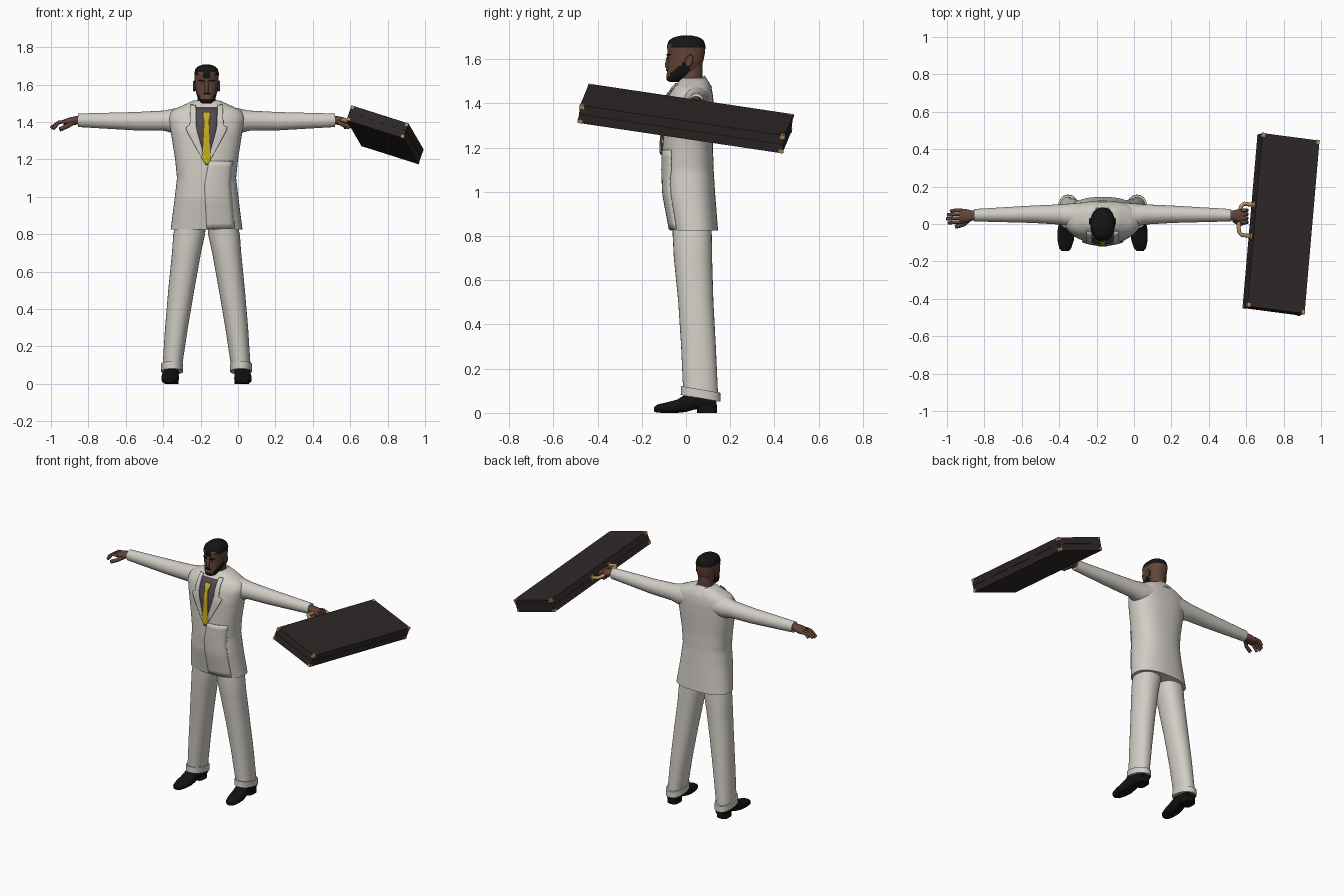
import bpy, bmesh, math
from mathutils import Vector as V

if "Cube" in bpy.data.objects:
    bpy.data.objects.remove(bpy.data.objects["Cube"])

def material(name, r, g, b):
    m = bpy.data.materials.new(name)
    m.diffuse_color = (r, g, b, 1)
    m.use_nodes = True
    m.node_tree.nodes["Principled BSDF"].inputs["Base Color"].default_value = m.diffuse_color
    return m

SUIT = material("off_white_cloth", .64, .61, .56)
SKIN = material("brown_skin", .125, .058, .04)
HAIR = material("black_hair", .008, .007, .007)
SHIRT = material("plum_grey_shirt", .085, .065, .085)
TIE = material("mustard_tie", .55, .43, .01)
SHOE = material("black_leather", .006, .006, .006)
CASE = material("dark_brown_leather", .03, .021, .021)
GOLD = material("brass", .48, .28, .12)
CX = -.168   # middle of the figure

def build(name, verts, faces, mat, angle=40):
    me = bpy.data.meshes.new(name)
    me.from_pydata([tuple(v) for v in verts], [], faces)
    bm = bmesh.new()
    bm.from_mesh(me)
    bmesh.ops.recalc_face_normals(bm, faces=bm.faces)
    bm.to_mesh(me)
    bm.free()
    me.materials.append(mat)
    ob = bpy.data.objects.new(name, me)
    bpy.context.collection.objects.link(ob)
    bpy.ops.object.select_all(action='DESELECT')
    ob.select_set(True)
    bpy.context.view_layer.objects.active = ob
    bpy.ops.object.shade_smooth_by_angle(angle=math.radians(angle))
    return ob

def loft(name, rings, mat, angle=40):
    n, verts = len(rings[0]), [p for r in rings for p in r]
    faces = [(k*n+i, k*n+(i+1) % n, (k+1)*n+(i+1) % n, (k+1)*n+i)
             for k in range(len(rings)-1) for i in range(n)]
    faces += [tuple(range(n)), tuple(range(len(verts)-n, len(verts)))]
    return build(name, verts, faces, mat, angle)

def oval(c, u, v, n=24, p=2):
    s = lambda a: math.copysign(abs(a)**(2/p), a)
    return [c + u*s(math.cos(2*math.pi*i/n)) + v*s(math.sin(2*math.pi*i/n)) for i in range(n)]

def lerp(keys, t):
    for a, b in zip(keys, keys[1:]):
        if t <= b[0]:
            f = max(0, (t-a[0])/(b[0]-a[0]))
            return [x+(y-x)*f for x, y in zip(a[1:], b[1:])]
    return list(keys[-1][1:])

def upright(name, keys, mat, p=2, tilt=0, steps=0, n=32):
    """Loft along z; keys hold z, x0, x1, y0, y1 relative to the figure."""
    zs = [k[0] for k in keys]
    if steps:
        zs = [zs[0]+(zs[-1]-zs[0])*i/steps for i in range(steps+1)]
    rings = []
    for z in zs:
        x0, x1, y0, y1 = lerp(keys, z)
        c = V((CX+(x0+x1)/2, (y0+y1)/2, z))
        rings.append(oval(c, V(((x1-x0)/2, 0, 0)), V((0, (y1-y0)/2, tilt*(y1-y0)/2)), n, p))
    return loft(name, rings, mat)

def tube(name, pts, r, mat, n=10):
    pts = [V(q) for q in pts]
    rings = []
    for i, q in enumerate(pts):
        d = (pts[min(i+1, len(pts)-1)]-pts[max(i-1, 0)]).normalized()
        u = d.orthogonal().normalized() if not rings else (u-d*u.dot(d)).normalized()
        rings.append(oval(q, u*r, d.cross(u)*r, n))
    return loft(name, rings, mat)

def panel(name, rows, keys, p, off, mat, steps=12, cols=6):
    """Thin plate lying on the front of an upright loft; rows hold z, x0, x1."""
    verts = []
    for i in range(steps+1):
        z = rows[0][0]+(rows[-1][0]-rows[0][0])*i/steps
        xl, xr = lerp(rows, z)
        x0, x1, y0, y1 = lerp(keys, z)
        for j in range(cols+1):
            x = xl+(xr-xl)*j/cols
            t = min(1, abs(x-(x0+x1)/2)/((x1-x0)/2))
            verts.append((CX+x, (y0+y1)/2-(y1-y0)/2*(1-t**p)**(1/p)-off, z))
    w = cols+1
    faces = [(i*w+j, i*w+j+1, (i+1)*w+j+1, (i+1)*w+j) for i in range(steps) for j in range(cols)]
    ob = build(name, verts, faces, mat)
    mod = ob.modifiers.new("thickness", 'SOLIDIFY')
    mod.thickness, mod.offset = .006, 0
    return ob

# Jacket body
body = [(z, -h, h, f, b) for z, h, f, b in [
    (.825, .192, -.072, .145), (.99, .171, -.103, .132), (1.1, .158, -.107, .125),
    (1.2, .168, -.106, .122), (1.35, .192, -.1, .125), (1.42, .205, -.085, .124),
    (1.46, .19, -.065, .118), (1.49, .125, -.042, .108), (1.515, .07, -.02, .09)]]
BP = 2.4
upright("jacket_body", body, SUIT, BP, steps=40, n=48)
upright("jacket_collar", [(1.43, -.1, .1, -.055, .118), (1.497, -.063, .063, -.03, .085)], SUIT, 2, .5)
upright("shirt_collar", [(1.43, -.06, .06, -.06, .08), (1.507, -.055, .055, -.038, .074)], SHIRT, 2, .5)

# Shirt front, tie, lapels and front overlap
panel("shirt_front", [(1.17, -.003, .003), (1.36, -.058, .058), (1.475, -.06, .06)], body, BP, .004, SHIRT)
panel("tie", [(1.175, -.004, .004), (1.2, -.023, .023), (1.41, -.011, .011), (1.42, -.017, .017),
              (1.45, -.02, .02)], body, BP, .011, TIE, 24)
for s in (1, -1):
    rows = [(1.17, 0, .006), (1.35, .05, .105), (1.375, .055, .112), (1.38, .056, .09),
            (1.49, .058, .085)]
    panel("lapel", [(z, a*s, b*s) for z, a, b in rows], body, BP, .009, SUIT, 24)
panel("front_overlap", [(.83, .0, .15), (1.06, -.012, .13), (1.19, .012, .14)], body, BP, .002, SUIT)

# Legs, turn-ups, shoes and sleeves
for s in (1, -1):
    side = lambda keys: [(z, min(a*s, b*s), max(a*s, b*s), f, k) for z, a, b, f, k in keys]
    upright("trouser_leg", side([(.08, .133, .236, -.012, .145), (.3, .1, .222, -.022, .135),
            (.5, .066, .205, -.035, .124), (.7, .03, .185, -.055, .118), (.8, .008, .178, -.06, .117),
            (.9, 0, .15, -.06, .11)]), SUIT, 2.2)
    upright("turn_up", side([(.066, .125, .243, -.024, .157), (.106, .125, .243, -.022, .155)]), SUIT, 2.2, -.17)
    rings = []
    for y, h, z0, z1 in [(-.145, .018, .006, .025), (-.13, .032, .001, .038), (-.09, .043, 0, .047),
                         (-.04, .047, 0, .06), (0, .043, .004, .085), (.04, .038, .016, .1),
                         (.1, .038, .02, .1), (.138, .032, .02, .08)]:
        c = V((CX+s*(.192-.06*y), y, (z0+z1)/2))
        rings.append(oval(c, V((h, 0, 0)), V((0, 0, (z1-z0)/2)), 20, 2.8))
    loft("shoe", rings, SHOE)
    heel = [oval(V((CX+s*.188, .095, z)), V((.038, 0, 0)), V((0, .045, 0)), 16, 3) for z in (0, .035)]
    loft("shoe_heel", heel, SHOE)
    rings = [oval(V((CX+s*x, cy, cz)), V((0, ry, 0)), V((0, 0, rz)), 24)
             for x, cz, rz, cy, ry in [(.1, 1.41, .07, .045, .07), (.17, 1.405, .068, .045, .065),
                                       (.225, 1.407, .054, .051, .054), (.38, 1.404, .049, .052, .046),
                                       (.687, 1.409, .036, .047, .033)]]
    loft("sleeve", rings, SUIT)
    # Palm with wrist
    rings = [oval(V((CX+s*x, y, z)), V((0, ry, 0)), V((0, 0, rz)), 16, 2.3)
             for x, y, z, ry, rz in [(.67, .047, 1.41, .023, .022), (.7, .045, 1.408, .028, .023),
                                     (.73, .043, 1.403, .037, .022), (.765, .043, 1.398, .037, .015)]]
    loft("palm", rings, SKIN)

# Fingers: open hand on one side, fist round the handle on the other
for i in range(4):
    y = .073-.021*i
    reach = (.81, .828, .832, .822)[i]
    tube("open_finger", [(CX-.75, y, 1.403), (CX-.79, y, 1.398), (CX-reach, y-.004, 1.375-.004*i)], .0095, SKIN)
    tube("fist_finger", [(.575, y, 1.408), (.597, y, 1.412), (.603, y, 1.395), (.592, y, 1.375),
                         (.565, y, 1.372)], .0105, SKIN)
tube("open_thumb", [(CX-.705, .03, 1.4), (CX-.745, -.003, 1.378), (CX-.785, -.014, 1.36)], .012, SKIN)
tube("fist_thumb", [(.535, .02, 1.4), (.565, -.002, 1.385), (.595, .01, 1.372)], .012, SKIN)

# Neck and head, with hair and beard coloured by position
upright("neck", [(1.43, -.052, .052, -.035, .075), (1.58, -.047, .047, -.03, .075)], SKIN)
head = [(z, -h, h, f, b) for z, h, f, b in [
    (1.498, .018, -.075, -.035), (1.505, .034, -.088, -.01), (1.53, .048, -.088, .035), (1.56, .057, -.083, .065),
    (1.59, .062, -.082, .078), (1.63, .064, -.083, .086), (1.66, .066, -.086, .088),
    (1.685, .059, -.078, .08), (1.7, .042, -.055, .06), (1.707, .018, -.02, .025)]]
HP = 2.3
ob = upright("head", head, SKIN, HP, steps=42, n=48)
ob.data.materials.append(HAIR)
for f in ob.data.polygons:
    x, y, z = f.center
    x = abs(x-CX)
    peak = .018 if x < .018 and y < 0 else 0
    hair = z > 1.65-peak+(.018 if .018 < x < .045 and y < -.03 else 0)
    beard = y < .018 and z < 1.54+(y+.07)*.75 and (z < 1.525 or x > .034)
    f.material_index = int(hair or beard)
panel("moustache", [(1.546, -.024, .024), (1.554, -.015, .015)], head, HP, .003, HAIR, 2)
tube("nose", [(CX, -.075, 1.615), (CX, -.082, 1.59), (CX, -.086, 1.57), (CX, -.078, 1.558)], .0105, SKIN)
for s in (1, -1):
    panel("eyebrow", [(1.616, s*.01, s*.034), (1.624, s*.014, s*.044)], head, HP, .003, HAIR, 2)
    panel("eye", [(1.603, s*.017, s*.033), (1.608, s*.017, s*.033)], head, HP, .001, SUIT, 2)
    panel("pupil", [(1.602, s*.022, s*.028), (1.609, s*.022, s*.028)], head, HP, .002, HAIR, 2)
    ear = [oval(V((CX+s*x, .014, 1.592)), V((0, .018*k, 0)), V((0, .005, .03*k)), 16)
           for x, k in [(.055, .75), (.066, 1), (.072, .85)]]
    loft("ear", ear, SKIN)

# Briefcase, on its own tilted axes: length, width away from the hand, thickness downwards
A, L, W, T = V((.607, -.439, 1.489)), V((.08, .925, -.138)), V((.305, -.04, -.097)), V((-.027, -.01, -.08))
at = lambda l, w, t: A+L*l+W*w+T*t

def case_box(name, l, w, t, mat):
    verts = [at(a, b, c) for a in l for b in w for c in t]
    build(name, verts, [(0, 1, 3, 2), (4, 5, 7, 6), (0, 1, 5, 4), (2, 3, 7, 6), (0, 2, 6, 4), (1, 3, 7, 5)], mat, 20)

case_box("case_lid", (0, 1), (0, 1), (0, .49), CASE)
case_box("case_base", (0, 1), (0, 1), (.51, 1), CASE)
case_box("case_seam", (.003, .997), (.01, .99), (.4, .6), CASE)
for l in (0, 1):
    for w in (0, 1):
        for t in (0, 1):
            span = lambda e, size: (-.003, size) if e == 0 else (1-size, 1.003)
            case_box("case_corner", span(l, .02), span(w, .05), span(t, .2), GOLD)
tube("case_handle", [at(l, w, .5) for l, w in [(.41, .02), (.41, -.17), (.425, -.215), (.45, -.23),
     (.55, -.23), (.575, -.215), (.59, -.17), (.59, .02)]], .011, GOLD, 12)
for l in (.41, .59):
    case_box("handle_mount", (l-.016, l+.016), (-.03, .01), (.3, .7), GOLD)
